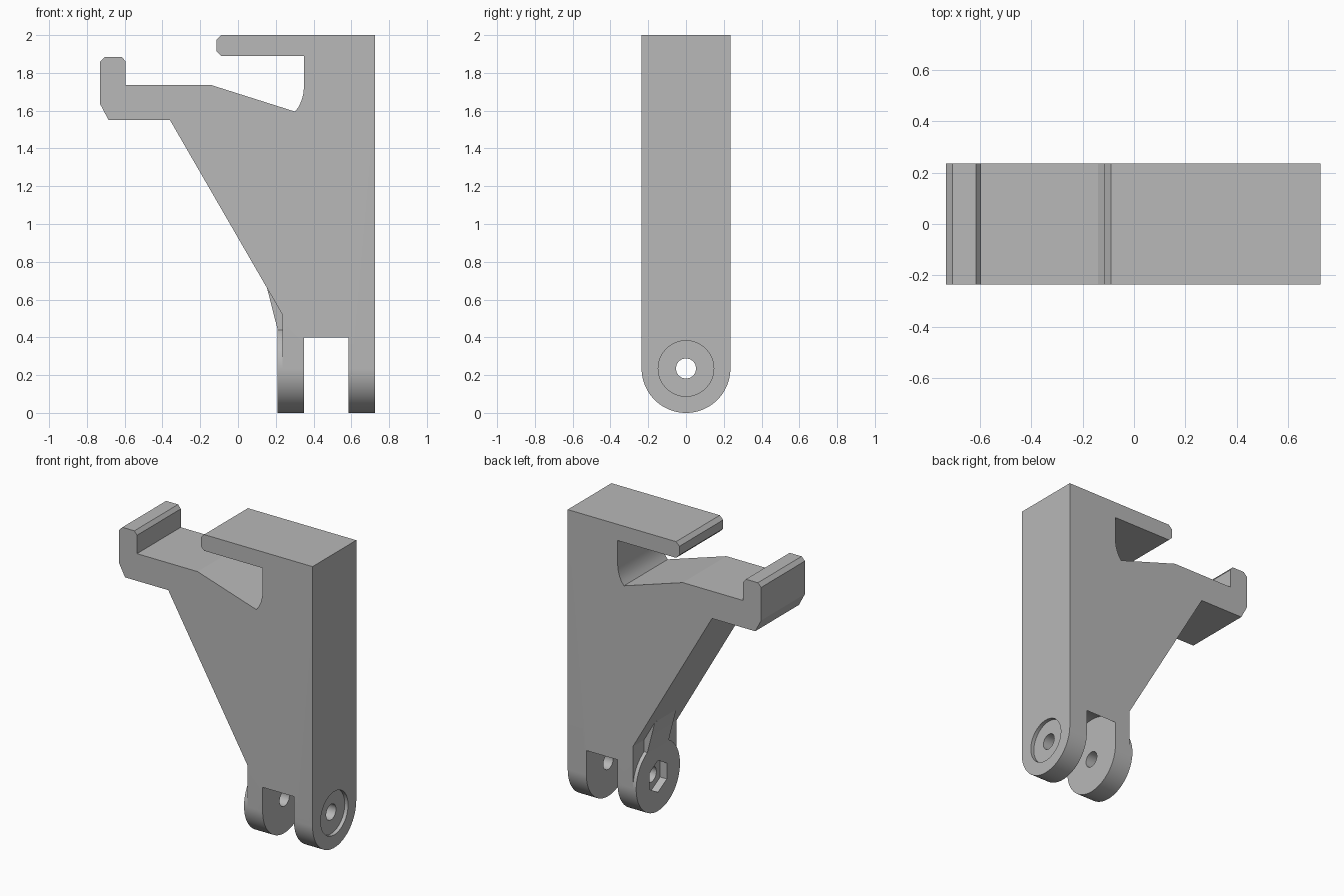
import bpy, bmesh, math

cube = bpy.data.objects.get("Cube")
if cube:
    bpy.data.objects.remove(cube, do_unlink=True)

HALF = 0.235      # half depth of the bracket, also the lug radius and pivot height
PIVOT = 0.235

grey = bpy.data.materials.new("plain grey")
grey.use_nodes = True
colour = (0.48, 0.48, 0.48, 1)
grey.diffuse_color = colour
grey.node_tree.nodes["Principled BSDF"].inputs["Base Color"].default_value = colour


def arc(radius, start, end, steps):
    """Points of an arc around the pivot, as (y, z)."""
    angles = [math.radians(start + (end - start) * i / steps) for i in range(steps + 1)]
    return [(radius * math.cos(a), PIVOT + radius * math.sin(a)) for a in angles]


def prism(name, outline, axis, low, high):
    """Extrude an outline along x (points are y, z) or along y (points are x, z)."""
    bm = bmesh.new()
    verts = [bm.verts.new((low, u, v) if axis == "X" else (u, low, v)) for u, v in outline]
    face = bm.faces.new(verts)
    result = bmesh.ops.extrude_face_region(bm, geom=[face])
    moved = [g for g in result["geom"] if isinstance(g, bmesh.types.BMVert)]
    step = high - low
    bmesh.ops.translate(bm, verts=moved, vec=(step, 0, 0) if axis == "X" else (0, step, 0))
    bmesh.ops.recalc_face_normals(bm, faces=bm.faces)
    mesh = bpy.data.meshes.new(name)
    bm.to_mesh(mesh)
    bm.free()
    mesh.materials.append(grey)
    obj = bpy.data.objects.new(name, mesh)
    bpy.context.collection.objects.link(obj)
    return obj


def combine(target, tool, operation):
    """Apply a boolean and discard the tool."""
    tool.hide_render = True
    mod = target.modifiers.new("boolean", "BOOLEAN")
    mod.operation, mod.object, mod.solver = operation, tool, "EXACT"
    bpy.context.view_layer.objects.active = target
    bpy.ops.object.modifier_apply(modifier=mod.name)
    bpy.data.objects.remove(tool, do_unlink=True)


# Bracket side profile: upper jaw, throat, hooked lower arm and sloping web
profile = [
    (0.725, -0.1), (0.725, 2), (-0.09, 2), (-0.115, 1.975), (-0.115, 1.915), (-0.09, 1.89),
    (0.35, 1.89), (0.35, 1.73), (0.346, 1.69), (0.336, 1.653), (0.321, 1.62), (0.302, 1.595),
    (-0.14, 1.735), (-0.595, 1.735), (-0.595, 1.86), (-0.615, 1.885), (-0.705, 1.885),
    (-0.73, 1.86), (-0.73, 1.635), (-0.685, 1.55), (-0.36, 1.55), (0.235, 0.52), (0.235, -0.1),
]
bracket = prism("clamp_bracket", profile, "Y", -0.3, 0.3)

# Trim to depth with the rounded lower end
rounded = arc(HALF, 180, 360, 48) + [(HALF, 2.2), (-HALF, 2.2)]
combine(bracket, prism("rounded_trim", rounded, "X", -1, 1), "INTERSECT")

# Raised nut boss and the tapered rib above it
combine(bracket, prism("nut_boss", arc(HALF, 0, 360, 96)[:-1], "X", 0.21, 0.235), "UNION")
rib = [(0.154, 0.66), (0.21, 0.44), (0.21, 0.3), (0.3, 0.3), (0.3, 0.66)]
combine(bracket, prism("boss_rib", rib, "Y", -0.115, 0.115), "UNION")

# Fork slot with a cylindrical clearance roof
slot = arc(0.287, 0, 180, 48) + [(-0.287, -0.2), (0.287, -0.2)]
combine(bracket, prism("fork_slot", slot, "X", 0.35, 0.585), "DIFFERENCE")

# Pivot hole, bolt head recess and hexagonal nut pocket
for name, radius, turn, sides, low, high in (
    ("pivot_hole", 0.053, 0, 32, 0, 1),
    ("bolt_recess", 0.147, 0, 64, 0.7, 1),
    ("nut_pocket", 0.108, 30, 6, 0, 0.26),
):
    outline = arc(radius, turn, turn + 360, sides)[:-1]
    combine(bracket, prism(name, outline, "X", low, high), "DIFFERENCE")

# Smooth the curved walls, keep edges crisp
bpy.ops.object.select_all(action="DESELECT")
bracket.select_set(True)
bpy.context.view_layer.objects.active = bracket
bpy.ops.object.shade_smooth_by_angle(angle=math.radians(15))
